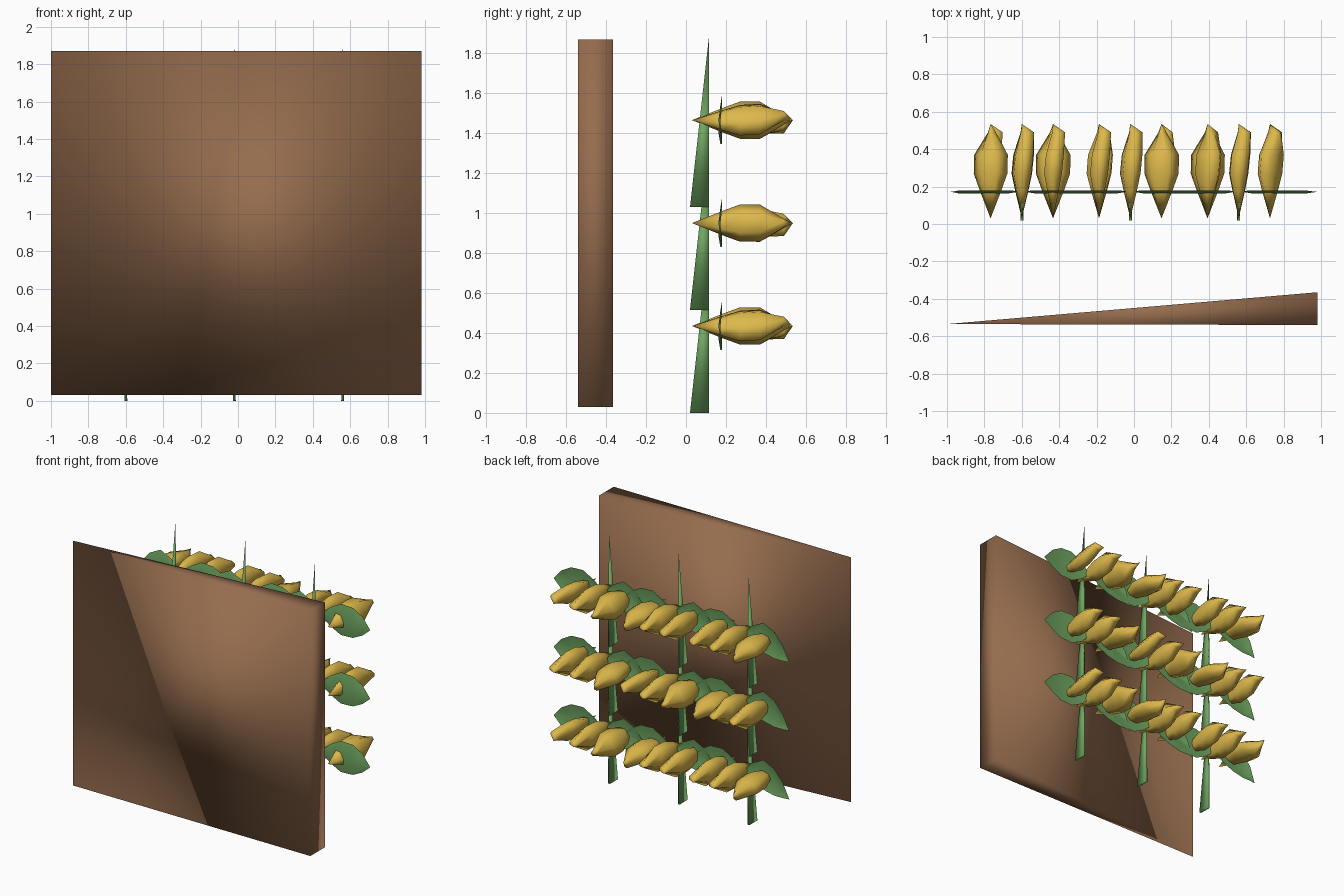
import bpy
from math import sin, cos, pi, radians

if "Cube" in bpy.data.objects:
    bpy.data.objects.remove(bpy.data.objects["Cube"])


def material(name, rgb):
    m = bpy.data.materials.new(name)
    m.diffuse_color = (*rgb, 1)
    m.use_nodes = True
    m.node_tree.nodes["Principled BSDF"].inputs["Base Color"].default_value = m.diffuse_color
    return m


BROWN = material("brown", (0.30, 0.15, 0.075))
GREEN = material("green", (0.16, 0.38, 0.12))
YELLOW = material("yellow", (0.72, 0.48, 0.07))


def build(name, verts, faces, mat):
    me = bpy.data.meshes.new(name)
    me.from_pydata(verts, [], faces)
    me.materials.append(mat)
    me.shade_smooth()
    ob = bpy.data.objects.new(name, me)
    bpy.context.collection.objects.link(ob)
    return ob


# wedge-shaped board, thin at the left, thick at the right
board = [(x, y, z) for z in (0.03, 1.87)
         for x, y in ((-1, -0.535), (0.98, -0.54), (0.98, -0.365))]
build("backing_board", board,
      [(2, 1, 0), (3, 4, 5), (0, 1, 4, 3), (1, 2, 5, 4), (2, 0, 3, 5)], BROWN)


# stem: thin tapered blade with an upright back edge
def stem(name, x, z):
    w = 0.008
    v = [(x - w, 0.02, z), (x + w, 0.02, z), (x + w, 0.115, z),
         (x - w, 0.115, z), (x, 0.115, z + 0.855)]
    build(name, v, [(3, 2, 1, 0), (0, 1, 4), (1, 2, 4), (2, 3, 4), (3, 0, 4)], GREEN)


# leaf: upright creased blade; stations are (distance, lower z, upper z)
def leaf(name, x, z, side):
    if side > 0:
        st = [(0.08, -0.07, 0.07), (0.17, -0.115, 0.12),
              (0.27, -0.11, 0.115), (0.35, -0.07, 0.07)]
        tip = (0.42, -0.01)
    else:
        st = [(0.08, -0.06, 0.08), (0.17, -0.10, 0.125),
              (0.26, -0.12, 0.08), (0.33, -0.12, 0.0)]
        tip = (0.38, -0.12)
    v = [(x, 0.175, z)]
    for u, lo, hi in st:
        v += [(x + side * u, 0.18, z + lo),
              (x + side * u, 0.162, z + (lo + hi) / 2),
              (x + side * u, 0.18, z + hi)]
    v.append((x + side * tip[0], 0.172, z + tip[1]))
    f = [(0, 1, 2), (0, 2, 3)]
    for i in range(len(st) - 1):
        a = 1 + 3 * i
        f += [(a, a + 3, a + 4, a + 1), (a + 1, a + 4, a + 5, a + 2)]
    n = len(v) - 1
    f += [(n - 3, n, n - 2), (n - 2, n, n - 1)]
    build(name, v, f, GREEN)


# petal pod: flattened six-sided spindle pointing backwards
def pod(name, x, z, turn):
    n = 6
    rings = [(0.18, 0.036, 0.06, 0), (0.27, 0.055, 0.093, 0),
             (0.37, 0.055, 0.093, 0.01), (0.49, 0.04, 0.022, 0.03)]
    v = [(0, 0.03, 0)]
    for y, rx, rz, cx in rings:
        for k in range(n):
            a = 2 * pi * k / n + pi / 2
            v.append((cx + rx * cos(a), y, rz * sin(a)))
    v.append((0, 0.535, 0))
    f = [(0, 1 + k, 1 + (k + 1) % n) for k in range(n)]
    for r in range(len(rings) - 1):
        for k in range(n):
            a, b = 1 + r * n + k, 1 + r * n + (k + 1) % n
            f.append((a, a + n, b + n, b))
    last, base = len(v) - 1, 1 + (len(rings) - 1) * n
    f += [(base + k, last, base + (k + 1) % n) for k in range(n)]
    ob = build(name, v, f, YELLOW)
    ob.location = (x, 0, z)
    ob.rotation_euler = (0, radians(turn), 0)


# three columns by three rows of plants
turns = [(75, 5, 0), (0, 10, 80), (40, 0, -35)]
for row in range(3):
    z0 = 0.515 * row
    for col in range(3):
        x0 = -0.6 + 0.58 * col
        tag = f"{row}_{col}"
        stem("stem_" + tag, x0, z0)
        zc = z0 + 0.435
        leaf("leaf_left_" + tag, x0, zc, -1)
        leaf("leaf_right_" + tag, x0, zc, 1)
        for i in range(3):
            pod(f"pod_{tag}_{i}", x0 + 0.167 * (i - 1), zc,
                turns[(col + row) % 3 if row < 2 else col][i])
